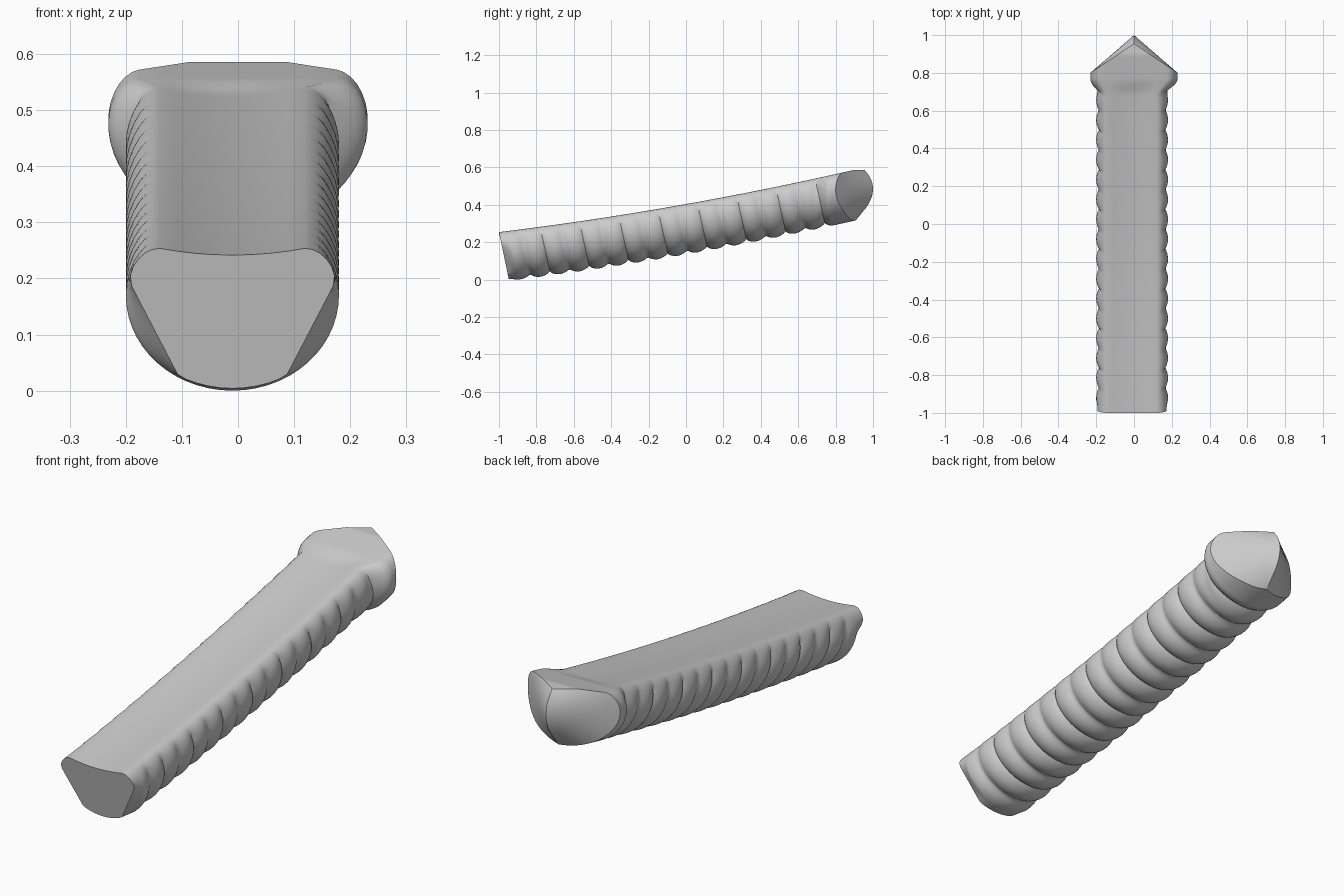
import bpy, bmesh, math

if "Cube" in bpy.data.objects:
    bpy.data.objects.remove(bpy.data.objects["Cube"])

RIB_PITCH = 0.105


def smooth(a, b, v):
    t = max(0.0, min(1.0, (v - a) / (b - a)))
    return t * t * (3 - 2 * t)


def top_z(y):
    return min(0.415 + 0.178 * y + 0.028 * y * y, 0.597)


# Cross-section as (x, depth below the top): flat top, rounded shoulder, barrel belly
TOP_N = 8
top = [(-0.13 + 0.26 * i / TOP_N, 0.0) for i in range(TOP_N + 1)]
right = []
for i in range(1, 8):
    a = math.pi / 2 * (1 - i / 7)
    right.append((0.13 + 0.06 * math.cos(a), 0.09 - 0.09 * math.sin(a)))
for i in range(1, 14):
    a = math.pi / 2 * i / 14
    right.append((0.19 * math.cos(a), 0.09 + 0.17 * math.sin(a)))
left = [(-x, d) for x, d in reversed(right)]
profile = top + right + [(0.0, 0.26)] + left
N = len(profile)


def flared(x, d, f):
    add = 0.045 * f * min(1, abs(x) / 0.13) * (1 - (d / 0.3) ** 2)
    return x + math.copysign(add, x)


def nose_y(x, d):
    # Two slanted end planes meeting in a rounded nose
    k = 0.45 * ((d - 0.1) / 0.16) ** 2 if d > 0.1 else 0.22 * ((0.1 - d) / 0.1) ** 2
    return 0.795 + 0.205 * max(0, 1 - abs(x) / 0.237) * (1 - k)


def body_point(i, yb):
    x, d = profile[i]
    y = min(yb + 0.2 * d, nose_y(flared(x, d, 1), d))
    yb = y - 0.2 * d
    f = smooth(0.68, 0.77, y)
    # Rounded ribs with sharp grooves, fading out at the flared end
    rib = abs(math.sin(math.pi * (yb + 0.99) / RIB_PITCH)) ** 0.7
    rib = rib + (1 - rib) * max(smooth(0.70, 0.77, yb), 1 - smooth(-0.96, -0.92, yb))
    s = 1 - 0.085 * (1 - rib) * min(1, d / 0.05)
    px, pd = flared(x * s, d, f), d * s
    # Chamfer round the front face
    c = max(0, min(1, (-0.95 - yb) / 0.05))
    if d > 0:
        lim = min(abs(px), 0.182 - 0.5 * max(0, d - 0.065))
        px = math.copysign(abs(px) + (lim - abs(px)) * c, px)
        pd *= 1 - 0.04 * c
    elif abs(x) < 0.13:
        pd += 0.012 * (1 - (x / 0.13) ** 2) * (1 - f)
    return (px - 0.01 * (1 - f), y, top_z(yb) - pd)


bm = bmesh.new()

# Lofted ribbed body
rows = [-1 + 2.0 * j / 200 for j in range(201)]
rings = [[bm.verts.new(body_point(i, y)) for i in range(N)] for y in rows]
for a, b in zip(rings, rings[1:]):
    for i in range(N):
        k = (i + 1) % N
        bm.faces.new((a[i], a[k], b[k], b[i]))

# Flat front face
bm.faces.new(list(reversed(rings[0])))

# Pointed back end: strips from the rim to the centre ridge
STEPS = 6


def cap_strip(i):
    x, d = profile[i]
    x = flared(x, d, 1)
    verts = [rings[-1][i]]
    for s in range(1, STEPS + 1):
        px = x * (1 - s / STEPS)
        y = nose_y(px, d)
        verts.append(bm.verts.new((px, y, top_z(y - 0.2 * d) - d)))
    return verts


strips = {i % N: cap_strip(i % N) for i in range(TOP_N, N + 1)}
for i in range(TOP_N, N):
    a, b = strips[i], strips[(i + 1) % N]
    for s in range(STEPS):
        bm.faces.new((a[s], b[s], b[s + 1], a[s + 1]))

bmesh.ops.remove_doubles(bm, verts=bm.verts, dist=0.0004)
bmesh.ops.dissolve_degenerate(bm, edges=bm.edges, dist=0.0002)
bmesh.ops.recalc_face_normals(bm, faces=bm.faces)
zmin = min(v.co.z for v in bm.verts)
for v in bm.verts:
    v.co.z -= zmin

mesh = bpy.data.meshes.new("ribbed_beam")
bm.to_mesh(mesh)
bm.free()
beam = bpy.data.objects.new("ribbed_beam", mesh)
bpy.context.collection.objects.link(beam)
bpy.context.view_layer.objects.active = beam
beam.select_set(True)
bpy.ops.object.shade_smooth_by_angle(angle=math.radians(35))
